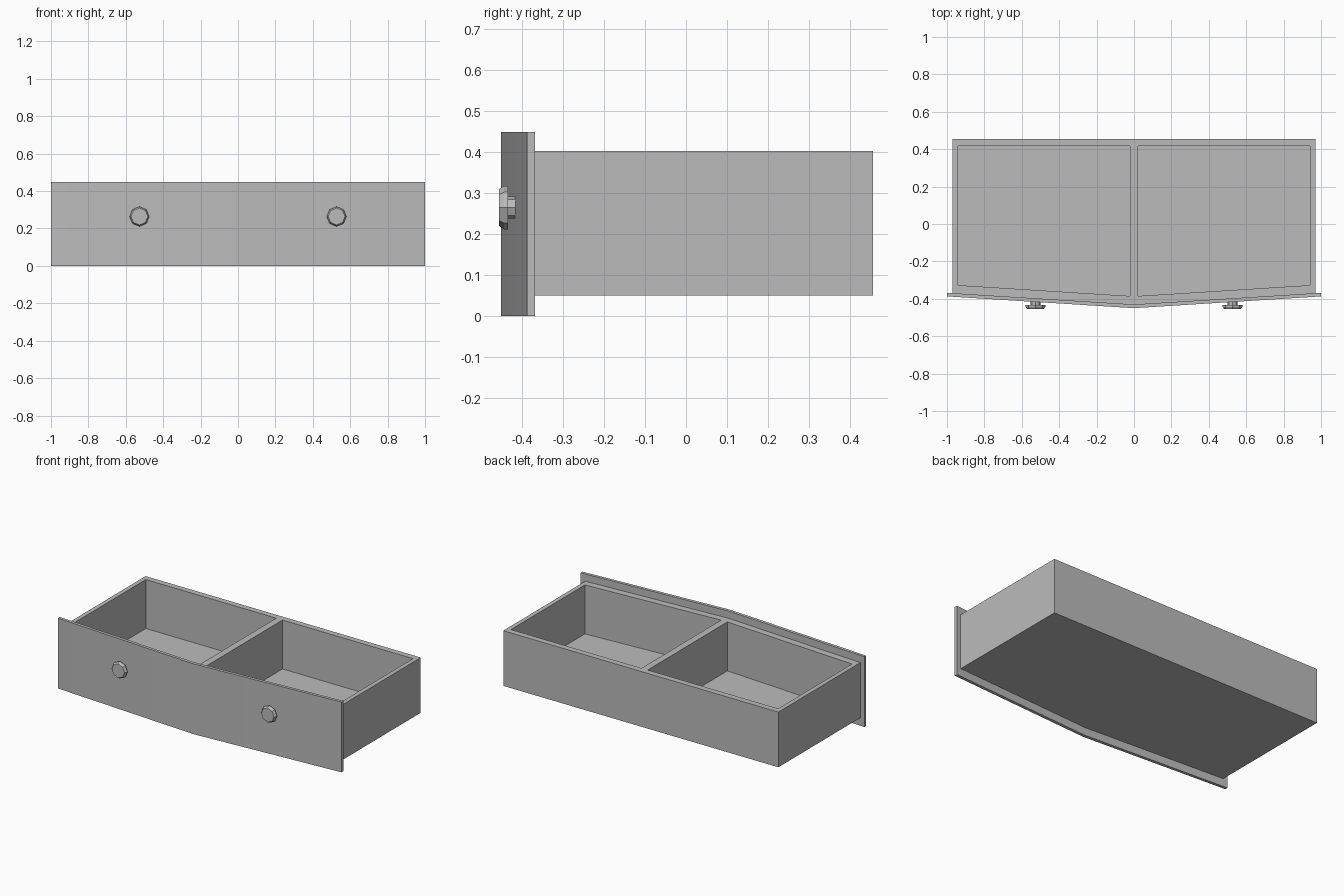
import bpy
from math import cos, sin, tau

cube = bpy.data.objects.get("Cube")
if cube:
    bpy.data.objects.remove(cube, do_unlink=True)

grey = bpy.data.materials.new("plain_grey")
grey.use_nodes = True
colour = (0.5, 0.5, 0.5, 1)
grey.diffuse_color = colour
grey.node_tree.nodes["Principled BSDF"].inputs["Base Color"].default_value = colour


def mirrored_loft(name, loops):
    """Skin matching closed loops, cap both ends, and mirror across x = 0."""
    n = len(loops[0])
    verts = [p for loop in loops for p in loop]
    faces = [list(range(n))[::-1], list(range(len(verts) - n, len(verts)))]
    for k in range(len(loops) - 1):
        for i in range(n):
            j = (i + 1) % n
            faces.append([k * n + i, k * n + j, k * n + n + j, k * n + n + i])
    # leave the middle open so both halves join cleanly
    faces = [f for f in faces if any(verts[i][0] != 0 for i in f)]
    mesh = bpy.data.meshes.new(name)
    mesh.from_pydata(verts, [], faces)
    mesh.materials.append(grey)
    obj = bpy.data.objects.new(name, mesh)
    bpy.context.collection.objects.link(obj)
    obj.modifiers.new("Mirror", "MIRROR")
    bpy.ops.object.select_all(action="DESELECT")
    obj.select_set(True)
    bpy.context.view_layer.objects.active = obj
    bpy.ops.object.shade_smooth_by_angle()
    return obj


def at_height(outline, z):
    return [(x, y, z) for x, y in outline]


# Drawer box with a pocket on each side of the central divider
outer = [(0, -0.432), (0.97, -0.373), (0.97, 0.455), (0, 0.455)]
pocket = [(0.022, -0.385), (0.942, -0.327), (0.942, 0.417), (0.022, 0.417)]
mirrored_loft("drawer_box", [at_height(outer, 0.05), at_height(outer, 0.402),
                             at_height(pocket, 0.402), at_height(pocket, 0.09)])

# Front panel, bowed to a shallow point in the middle
panel = [(0, -0.45), (1, -0.387), (1, -0.368), (0, -0.43)]
mirrored_loft("front_panel", [at_height(panel, 0), at_height(panel, 0.448)])

# Eight-sided knobs: stem, flange and chamfered cap as (radius, y)
profile = [(0.027, -0.405), (0.027, -0.434), (0.053, -0.434),
           (0.053, -0.443), (0.045, -0.455)]
mirrored_loft("knobs", [[(0.527 + r * cos(tau * i / 8), y, 0.264 + r * sin(tau * i / 8))
                         for i in range(8)] for r, y in profile])
